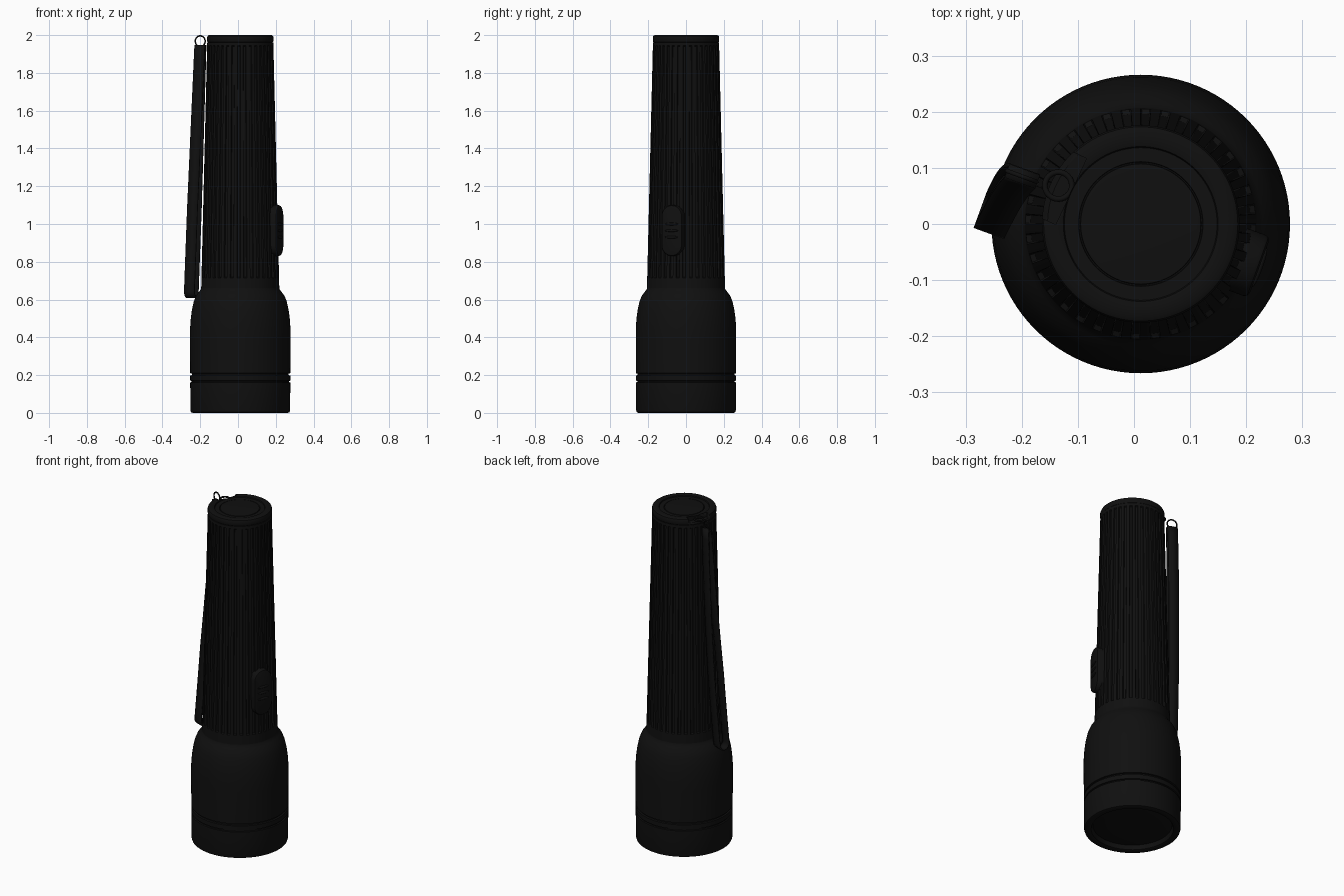
import bpy, bmesh, math
from mathutils import Vector, Matrix

if "Cube" in bpy.data.objects:
    bpy.data.objects.remove(bpy.data.objects["Cube"])

CX = 0.012                      # axis of the torch
TURN = math.radians(-20)        # switch / lanyard direction
black = bpy.data.materials.new("black")
black.diffuse_color = (0.005, 0.005, 0.005, 1)
black.use_nodes = True
black.node_tree.nodes["Principled BSDF"].inputs["Base Color"].default_value = black.diffuse_color


def finish(name, bm, smooth=30):
    bmesh.ops.recalc_face_normals(bm, faces=bm.faces)
    me = bpy.data.meshes.new(name)
    bm.to_mesh(me)
    bm.free()
    me.materials.append(black)
    ob = bpy.data.objects.new(name, me)
    bpy.context.collection.objects.link(ob)
    bpy.ops.object.select_all(action='DESELECT')
    ob.select_set(True)
    bpy.context.view_layer.objects.active = ob
    bpy.ops.object.shade_smooth_by_angle(angle=math.radians(smooth))
    return ob


def loft(bm, rings, closed=False):
    n = len(rings[0])
    pairs = list(zip(rings, rings[1:]))
    if closed:
        pairs.append((rings[-1], rings[0]))
    for a, b in pairs:
        for i in range(n):
            j = (i + 1) % n
            bm.faces.new((a[i], a[j], b[j], b[i]))


def lathe(name, profile, n=96):
    """Turn (radius, z) points about the axis and cap both ends."""
    bm = bmesh.new()
    rings = [[bm.verts.new((CX + r * math.cos(math.tau * i / n),
                            r * math.sin(math.tau * i / n), z))
              for i in range(n)] for r, z in profile]
    loft(bm, rings)
    bm.faces.new(rings[0])
    bm.faces.new(rings[-1])
    return finish(name, bm)


def torus(name, R, r, matrix, n=32, m=10):
    bm = bmesh.new()
    rings = []
    for i in range(n):
        a = math.tau * i / n
        ring = []
        for k in range(m):
            b = math.tau * k / m
            q = R + r * math.cos(b)
            ring.append(bm.verts.new(matrix @ Vector(
                (q * math.cos(a), q * math.sin(a), r * math.sin(b)))))
        rings.append(ring)
    loft(bm, rings, closed=True)
    return finish(name, bm, 60)


# Head with lens recess, two grooves and curved shoulder
lathe("head", [(0.215, 0.035), (0.225, 0.004), (0.232, 0.0), (0.252, 0.0),
               (0.261, 0.004), (0.264, 0.014),
               (0.265, 0.161), (0.258, 0.163), (0.258, 0.169), (0.265, 0.171),
               (0.265, 0.198), (0.256, 0.200), (0.256, 0.208), (0.265, 0.210),
               (0.266, 0.40), (0.2655, 0.45), (0.262, 0.50), (0.256, 0.545),
               (0.246, 0.59), (0.234, 0.62), (0.217, 0.643), (0.208, 0.655),
               (0.206, 0.665), (0.19, 0.668)])
lathe("lens", [(0.218, 0.04), (0.216, 0.028), (0.205, 0.024), (0.1, 0.021)])

# Tapered grip with lengthwise grooves
RIBS = 36


def grip_radius(z):
    return 0.207 + (0.175 - 0.207) * (z - 0.65) / 1.31


bm = bmesh.new()
rings = []
for z, depth in ((0.64, 0), (0.715, 0), (0.72, 0.009), (1.94, 0.007),
                 (1.945, 0), (1.962, 0)):
    ring = []
    for i in range(RIBS):
        for f, cut in ((0.0, 0), (0.25, 0), (0.5, 0), (0.56, 1), (0.94, 1)):
            a = math.tau * (i + f) / RIBS
            r = grip_radius(z) - cut * depth
            ring.append(bm.verts.new((CX + r * math.cos(a), r * math.sin(a), z)))
    rings.append(ring)
loft(bm, rings)
bm.faces.new(rings[0])
bm.faces.new(rings[-1])
finish("ribbed_grip", bm, 25)

# Tail cap with concentric rings, notched for the lanyard
lathe("tail_base", [(0.166, 1.95), (0.166, 1.972), (0.137, 1.973), (0.136, 1.985)])
cap = lathe("tail_cap", [(0.169, 1.960), (0.174, 1.964), (0.176, 1.972),
                         (0.176, 1.988), (0.173, 1.996), (0.166, 2.0),
                         (0.145, 2.0), (0.138, 1.998), (0.136, 1.992),
                         (0.111, 1.992), (0.110, 1.987), (0.108, 1.987),
                         (0.107, 1.993), (0.10, 1.994)])
away = Vector((math.cos(math.radians(155)), math.sin(math.radians(155)), 0))
bm = bmesh.new()
bmesh.ops.create_cube(bm, size=1, matrix=Matrix.Translation(
    Vector((CX, 0, 2.0)) + away * 0.187)
    @ Matrix.Rotation(math.radians(155), 4, 'Z')
    @ Matrix.Diagonal((0.1, 0.13, 0.056, 1)))
cutter = finish("notch_cutter", bm)
cutter.hide_render = True
cutter.hide_set(True)
mod = cap.modifiers.new("notch", 'BOOLEAN')
mod.operation = 'DIFFERENCE'
mod.object = cutter
mod.solver = 'EXACT'

# Switch: rounded slot-shaped button with three grip ridges
place = Matrix.Translation((CX, 0, 0)) @ Matrix.Rotation(TURN, 4, 'Z')
bm = bmesh.new()
rings = []
for x, inset in ((0.17, 0), (0.216, 0), (0.222, 0.003), (0.225, 0.010)):
    ring = []
    for i in range(48):
        a = math.tau * (i + 0.5) / 48
        r = 0.058 - inset
        y, z = r * math.cos(a), r * math.sin(a)
        z += math.copysign(0.077, z)
        ring.append(bm.verts.new(place @ Vector((x, y, 0.965 + z))))
    rings.append(ring)
loft(bm, rings)
bm.faces.new(rings[0])
bm.faces.new(rings[-1])
finish("switch_button", bm)
for k in range(3):
    bm = bmesh.new()
    bmesh.ops.create_uvsphere(bm, u_segments=16, v_segments=10, radius=1,
                              matrix=place @ Matrix.Translation((0.225, 0, 0.93 + 0.035 * k))
                              @ Matrix.Diagonal((0.006, 0.038, 0.007, 1)))
    finish("switch_ridge_%d" % (k + 1), bm, 60)

# Lanyard ring and the lug that holds it
side = Vector((math.cos(TURN), math.sin(TURN), 0))
across = Vector((-math.sin(TURN), math.cos(TURN), 0))
frame = Matrix((side, Vector((0, 0, 1)), -across)).transposed().to_4x4()
torus("lanyard_ring", 0.028, 0.004, Matrix.Translation((-0.200, 0.085, 1.968)) @ frame)
torus("lanyard_lug", 0.024, 0.005, Matrix.Translation(
    Vector((CX, 0, 1.983)) + away * 0.162))

# Wrist strap: flat band hanging as a narrow closed loop
path = []
N = 24


def strand(t, sign):
    d = 0.010 + 0.020 * min(1, t * 1.5)
    c = Vector((-0.199 - 0.048 * t, 0.085 - 0.070 * t ** 1.5, 1.945 - 1.300 * t))
    return c + across * d * sign


path += [strand(i / N, 1) for i in range(N + 1)]
low = strand(1, 0)
path += [low + across * 0.03 * math.cos(a) - Vector((0, 0, 0.032 * math.sin(a)))
         for a in (math.pi * k / 10 for k in range(1, 10))]
path += [strand(1 - i / N, -1) for i in range(N + 1)]
bm = bmesh.new()
edges = [(bm.verts.new(p - side * 0.029), bm.verts.new(p + side * 0.029)) for p in path]
for i, a in enumerate(edges):
    b = edges[(i + 1) % len(edges)]
    bm.faces.new((a[0], a[1], b[1], b[0]))
strap = finish("wrist_strap", bm, 40)
mod = strap.modifiers.new("thickness", 'SOLIDIFY')
mod.thickness = 0.008
mod.offset = 0
